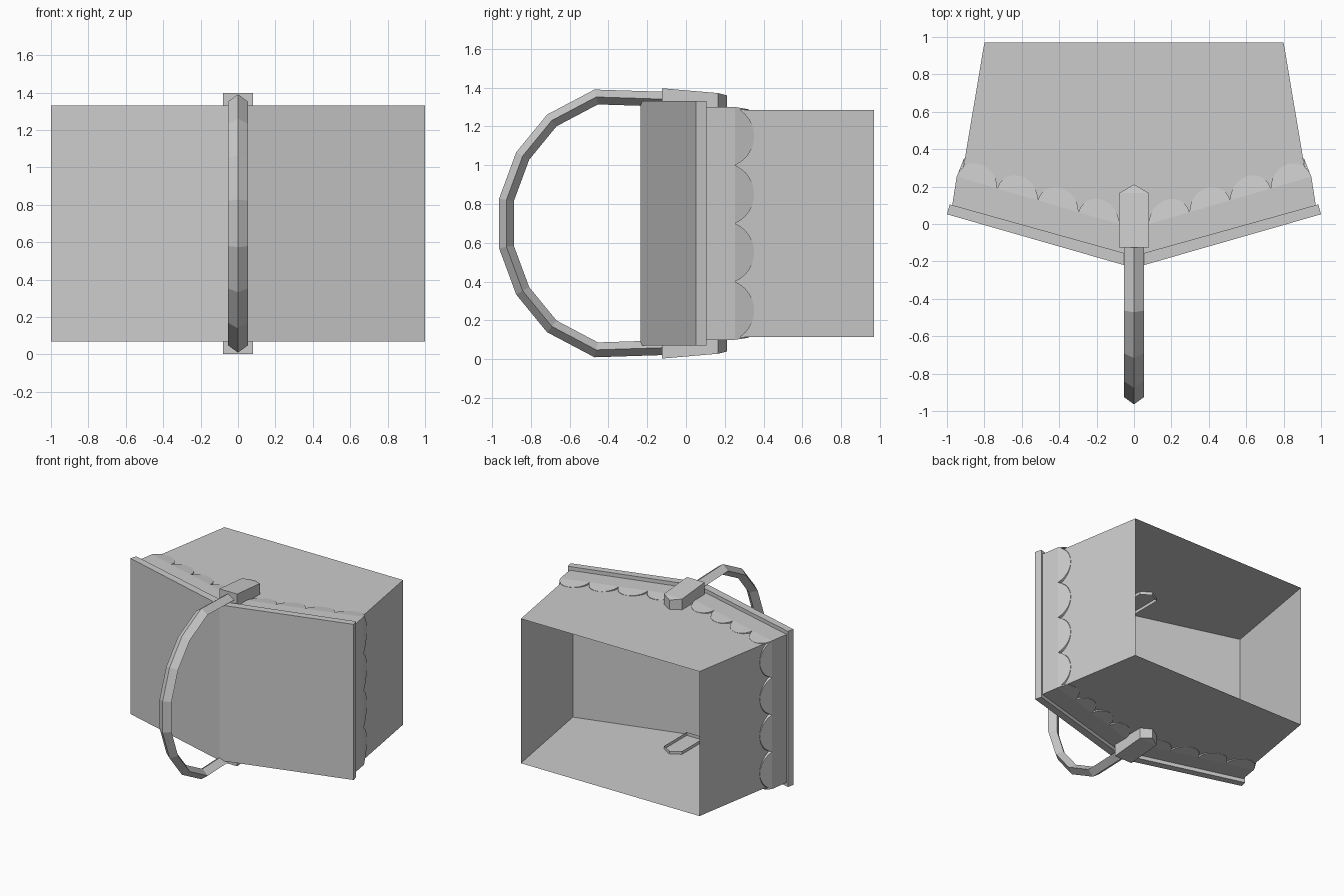
import bpy, bmesh, math
from mathutils import Vector as V

cube = bpy.data.objects.get("Cube")
if cube:
    bpy.data.objects.remove(cube)

grey = bpy.data.materials.new("plain grey")
grey.use_nodes = True
colour = (0.6, 0.6, 0.6, 1)
grey.diffuse_color = colour
grey.node_tree.nodes["Principled BSDF"].inputs["Base Color"].default_value = colour

MID = 0.7        # height of the horizontal symmetry plane
BOX = 0.585      # half heights
COLLAR = 0.6
SLAB = 0.63


def finish(name, bm, axes):
    """Turn a bmesh into an object mirrored about the centre planes."""
    bmesh.ops.remove_doubles(bm, verts=bm.verts, dist=0.0005)
    bmesh.ops.recalc_face_normals(bm, faces=bm.faces)
    mesh = bpy.data.meshes.new(name)
    bm.to_mesh(mesh)
    bm.free()
    mesh.materials.append(grey)
    obj = bpy.data.objects.new(name, mesh)
    obj.location.z = MID
    bpy.context.collection.objects.link(obj)
    if axes:
        mod = obj.modifiers.new("mirror", "MIRROR")
        mod.use_axis = ["x" in axes, "y" in axes, "z" in axes]
        mod.merge_threshold = 0.0005
    return obj


def face(bm, *points):
    return bm.faces.new([bm.verts.new(p) for p in points])


# Box shell, open at the back
bm = bmesh.new()
back, front, centre = (0.8, 0.97), (0.947, 0.095), (0, -0.17)
face(bm, (0, back[1], BOX), (*back, BOX), (*front, BOX), (*centre, BOX))
face(bm, (*back, 0), (*back, BOX), (*front, BOX), (*front, 0))
finish("box_shell", bm, "xz")

# Folded front panel
bm = bmesh.new()
outline = [(0, -0.235), (1, 0.052), (0.985, 0.105), (0, -0.17), (-0.985, 0.105), (-1, 0.052)]
base = face(bm, *[(x, y, -SLAB) for x, y in outline])
top = bmesh.ops.extrude_face_region(bm, geom=[base], use_keep_orig=True)
bmesh.ops.translate(bm, vec=(0, 0, 2 * SLAB),
                    verts=[v for v in top["geom"] if isinstance(v, bmesh.types.BMVert)])
finish("front_panel", bm, "")


def scallops(bm, a, b, count, out, inward, depth=0.1, steps=12):
    """Row of round lobes from a to b that taper down on to the box."""
    a, b, out, inward = V(a), V(b), V(out).normalized(), V(inward)
    half = (b - a) / (2 * count)
    h = half.length
    radius = (h * h + depth * depth) / (2 * depth)
    limit = math.asin(min(1, h / radius))
    for i in range(count):
        middle = a + half * (2 * i + 1)
        edge, foot = [], []
        for k in range(steps + 1):
            t = limit * (2 * k / steps - 1)
            d = radius * math.cos(t) - radius + depth
            p = middle + half.normalized() * radius * math.sin(t) + out * d
            edge.append(p + inward * 0.9 * d / depth)
            foot.append(p + inward)
        face(bm, *edge)
        for k in range(steps):
            face(bm, edge[k], edge[k + 1], foot[k + 1], foot[k])


# Scalloped collar behind the panel
bm = bmesh.new()
inner, outer = (0.08, 0, COLLAR), (0.948, 0.253, COLLAR)
rim = (0.972, 0.1, COLLAR)
face(bm, (0, -0.17, COLLAR), rim, outer, inner, (0, -0.023, COLLAR))
face(bm, rim, outer, (*outer[:2], 0), (*rim[:2], 0))
scallops(bm, inner, outer, 4, (-0.15, 1, 0), (0, 0, BOX - COLLAR))
scallops(bm, (*outer[:2], 0), outer, 2, (-0.166, 1, 0), (-0.026, 0, 0))
finish("scalloped_collar", bm, "xz")

# Handle clamps, open on the inside of the box
bm = bmesh.new()
plan = [(-0.08, -0.125, 0.697), (0.08, -0.125, 0.697), (0.08, 0.165, 0.672),
        (0, 0.212, 0.66), (-0.08, 0.165, 0.672)]
tops = [V(p) for p in plan]
lows = [V((x, y, 0.56)) for x, y, z in plan]
face(bm, tops[0], tops[1], tops[2], tops[4])
face(bm, tops[2], tops[3], tops[4])
for i in range(len(plan)):
    j = (i + 1) % len(plan)
    face(bm, tops[i], tops[j], lows[j], lows[i])
finish("handle_clamps", bm, "z")

# Handle: diamond section swept along a faceted arc
half_path = [V((0, y, z)) for y, z in
             [(0, 0.637), (-0.463, 0.652), (-0.692, 0.531), (-0.842, 0.348), (-0.926, 0.121)]]
path = half_path + [V((0, p.y, -p.z)) for p in reversed(half_path)]
bm = bmesh.new()
rings = []
for i, p in enumerate(path):
    before = (p - path[i - 1]).normalized() if i else V((0, -1, 0))
    after = (path[i + 1] - p).normalized() if i + 1 < len(path) else V((0, 1, 0))
    along = (before + after).normalized()
    normal = V((0, along.z, -along.y)) * 0.038 / along.dot(after)
    side = V((0.053, 0, 0))
    rings.append([bm.verts.new(p + o) for o in (normal, side, -normal, -side)])
for r, s in zip(rings, rings[1:]):
    for k in range(4):
        m = (k + 1) % 4
        bm.faces.new((r[k], r[m], s[m], s[k]))
bm.faces.new(rings[0])
bm.faces.new(rings[-1])
finish("handle", bm, "")
